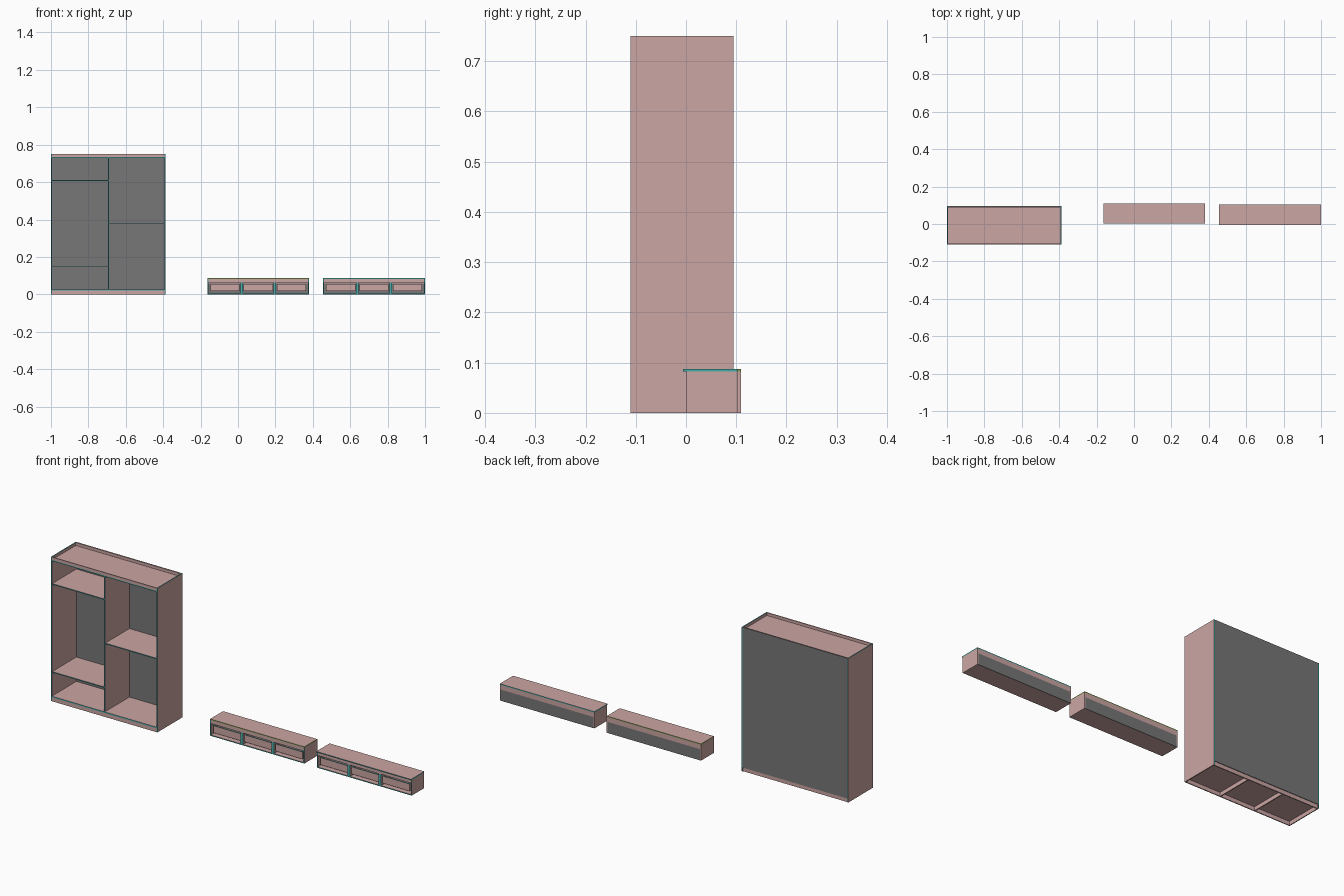
import bpy, bmesh
from mathutils import Vector

if "Cube" in bpy.data.objects:
    bpy.data.objects.remove(bpy.data.objects["Cube"], do_unlink=True)


def material(name, r, g, b):
    m = bpy.data.materials.new(name)
    m.use_nodes = True
    m.diffuse_color = (r, g, b, 1)
    m.node_tree.nodes["Principled BSDF"].inputs["Base Color"].default_value = (r, g, b, 1)
    return m


PINK = material("dusty pink board", 0.60, 0.38, 0.37)
GREY = material("grey backing", 0.185, 0.185, 0.185)
TEAL = material("teal edging", 0.06, 0.42, 0.41)
OLIVE = material("olive edging", 0.22, 0.33, 0.09)

FRONT, BACK = Vector((0, -1, 0)), Vector((0, 1, 0))
LEFT, RIGHT, UP = Vector((1, 0, 0)), Vector((-1, 0, 0)), Vector((0, 0, 1))
T = 0.005  # board thickness


def panel(name, x, y, z, mat=PINK, edges=(), edge_mat=TEAL):
    """Board spanning the given ranges, edging colour on faces in chosen directions."""
    bm = bmesh.new()
    bmesh.ops.create_cube(bm, size=1)
    for v in bm.verts:
        v.co = [r[0] if c < 0 else r[1] for c, r in zip(v.co, (x, y, z))]
    bm.normal_update()
    for f in bm.faces:
        f.material_index = int(any(f.normal.dot(d) > 0.9 for d in edges))
    mesh = bpy.data.meshes.new(name)
    bm.to_mesh(mesh)
    bm.free()
    mesh.materials.append(mat)
    mesh.materials.append(edge_mat)
    bpy.context.collection.objects.link(bpy.data.objects.new(name, mesh))


def wardrobe(x0, x1, y0, y1, height):
    a, b = x0 + T, x1 - T
    plinth, roof = 0.02, 0.73
    inner = y1 - 0.003
    # Carcass
    panel("wardrobe_right_side", (x0, a), (y0, y1), (0, height), edges=(FRONT, BACK, UP))
    panel("wardrobe_left_side", (b, x1), (y0, y1), (0, height), edges=(FRONT, BACK, UP))
    panel("wardrobe_bottom", (a, b), (y0, inner), (plinth, plinth + 0.006), edges=(FRONT,))
    panel("wardrobe_top", (a, b), (y0, inner), (roof, roof + T), edges=(FRONT,))
    panel("wardrobe_back", (a, b), (inner, y1), (plinth, height), GREY)
    # Rails on the roof and under the floor
    for tag, z in (("top", (roof + T, height)), ("plinth", (0, plinth))):
        panel(tag + "_front_rail", (a, b), (y0, y0 + T), z)
        panel(tag + "_back_rail", (a, b), (inner - T, inner), z)
    for i in (1, 2):
        x = a + (b - a) * i / 3
        panel("plinth_brace", (x - T / 2, x + T / 2), (y0 + T, inner - T), (0, plinth))
    # Interior
    mid = -0.692
    panel("wardrobe_divider", (mid - T / 2, mid + T / 2), (y0 + 0.002, inner),
          (plinth + 0.006, roof), edges=(FRONT,))
    for x, z in (((a, mid - T / 2), 0.608), ((a, mid - T / 2), 0.15), ((mid + T / 2, b), 0.38)):
        panel("wardrobe_shelf", x, (y0 + 0.004, inner), (z - T / 2, z + T / 2), edges=(FRONT,))


def drawer(x0, x1, y0, y1, z0, z1):
    a, b = x0 + T, x1 - T
    panel("drawer_front", (x0, x1), (y0, y0 + T), (z0, z1), edges=(UP,))
    panel("drawer_back", (a, b), (y1 - T, y1), (z0, z1), edges=(UP,))
    panel("drawer_right_side", (x0, a), (y0 + T, y1), (z0, z1), edges=(UP,))
    panel("drawer_left_side", (b, x1), (y0 + T, y1), (z0, z1), edges=(UP,))
    panel("drawer_base", (a, b), (y0 + T, y1 - T), (z0, z0 + 0.002), GREY)


def bench(x0, x1, y0, y1, lid_front, lid_mat):
    a, b = x0 + T, x1 - T
    top = 0.087
    under = top - T
    rail = 0.064
    inner = y1 - 0.003
    # Carcass
    panel("bench_lid", (x0, x1), (lid_front, y1), (under, top),
          edges=(FRONT, BACK, LEFT, RIGHT), edge_mat=lid_mat)
    panel("bench_right_side", (x0, a), (y0, y1), (0, under), edges=(FRONT,))
    panel("bench_left_side", (b, x1), (y0, y1), (0, under), edges=(FRONT,))
    panel("bench_floor", (a, b), (y0, inner), (0, T), edges=(FRONT,))
    panel("bench_front_rail", (a, b), (y0, y0 + T), (rail, under))
    panel("bench_back_rail", (a, b), (y1 - T, y1), (0.058, under))
    panel("bench_back", (a, b), (inner, y1), (0, 0.058), GREY)
    # Three drawers with uprights between them
    pitch = (b - a) / 3
    for i in range(3):
        left = a + pitch * i
        drawer(left + 0.011, left + pitch - 0.011, y0 + 0.006, inner - 0.008, 0.017, 0.054)
        if i:
            panel("bench_upright", (left - 0.007, left + 0.007), (y0, inner),
                  (T, rail), edges=(FRONT,))


wardrobe(-1.0, -0.387, -0.11, 0.095, 0.75)
bench(-0.163, 0.38, 0.003, 0.109, 0.003, OLIVE)
bench(0.455, 1.0, 0.0, 0.103, -0.006, TEAL)
